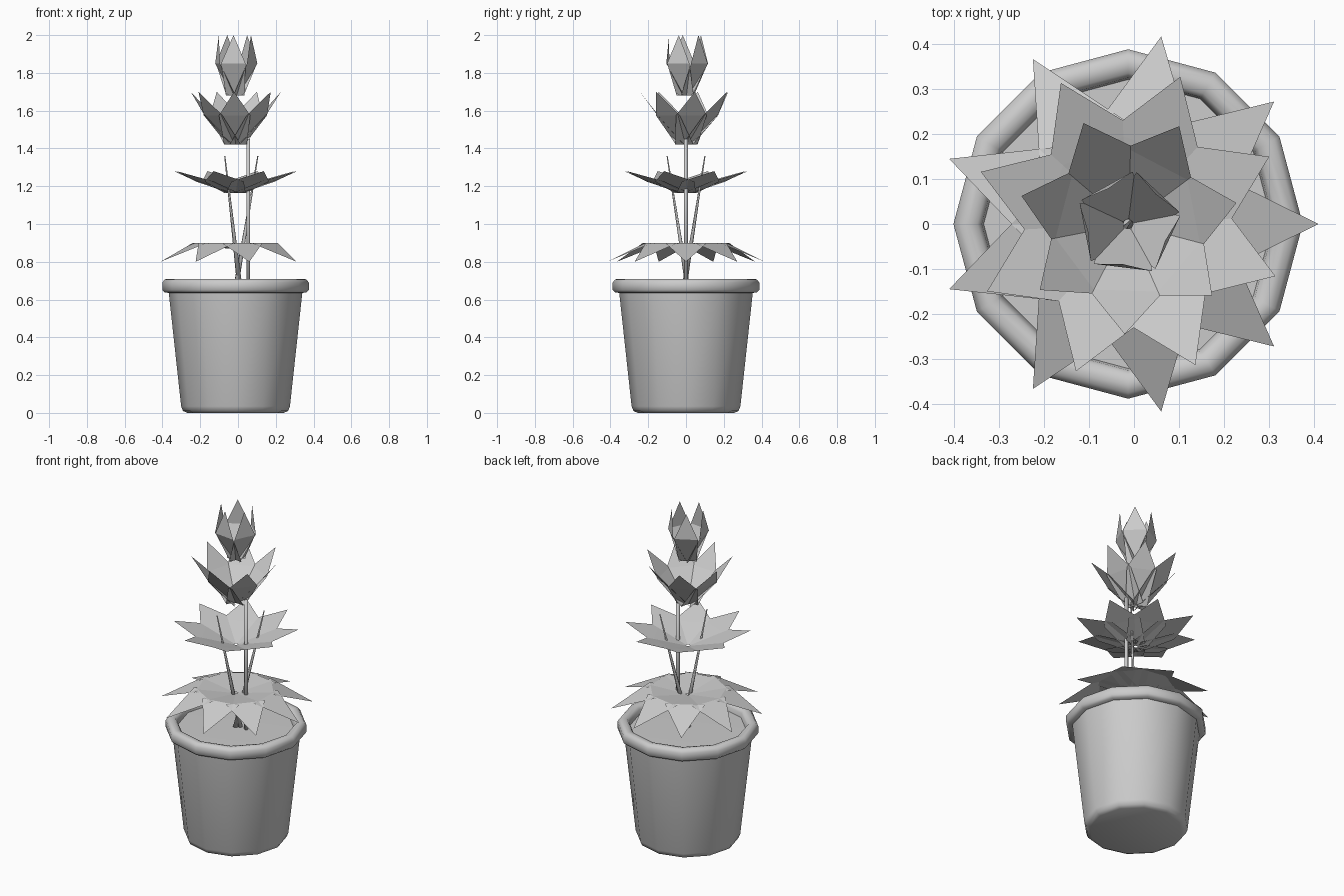
import bpy, bmesh
from math import cos, sin, radians, pi
from mathutils import Vector

if "Cube" in bpy.data.objects:
    bpy.data.objects.remove(bpy.data.objects["Cube"])

CX = -0.013  # plant and pot axis

grey = bpy.data.materials.new("plain_grey")
grey.diffuse_color = (0.6, 0.6, 0.6, 1)
grey.use_nodes = True
grey.node_tree.nodes["Principled BSDF"].inputs["Base Color"].default_value = grey.diffuse_color


def finish(name, bm, smooth):
    me = bpy.data.meshes.new(name)
    bm.to_mesh(me)
    bm.free()
    me.materials.append(grey)
    for p in me.polygons:
        p.use_smooth = smooth
    ob = bpy.data.objects.new(name, me)
    bpy.context.collection.objects.link(ob)
    return ob


def lathe(name, profile, sides=12, smooth=True):
    """Revolve (r, z) points; r = 0 closes the ends."""
    bm = bmesh.new()
    rings = []
    for r, z in profile:
        if r == 0:
            rings.append([bm.verts.new((CX, 0, z))] * sides)
        else:
            rings.append([bm.verts.new((CX + r * cos(2 * pi * i / sides),
                                        r * sin(2 * pi * i / sides), z)) for i in range(sides)])
    for a, b in zip(rings, rings[1:]):
        for i in range(sides):
            j = (i + 1) % sides
            bm.faces.new(list(dict.fromkeys((a[i], a[j], b[j], b[i]))))
    bmesh.ops.recalc_face_normals(bm, faces=bm.faces)
    return finish(name, bm, smooth)


def leaf_tier(name, count, start, base, mid, tip):
    """Ring of pointed leaves; base and mid are (r, z, half width), tip is (r, z)."""
    bm = bmesh.new()
    for k in range(count):
        a = radians(start + 360 * k / count)
        out, side = Vector((cos(a), sin(a), 0)), Vector((-sin(a), cos(a), 0))

        def vert(r, z, w):
            return bm.verts.new(out * r + side * w + Vector((CX, 0, z)))
        b0, b1 = vert(base[0], base[1], -base[2]), vert(base[0], base[1], base[2])
        m0, m1 = vert(mid[0], mid[1], -mid[2]), vert(mid[0], mid[1], mid[2])
        t = vert(tip[0], tip[1], 0)
        bm.faces.new((b0, m0, m1, b1))
        bm.faces.new((m0, t, m1))
    return finish(name, bm, False)


def stem(name, p, q, r0, r1):
    """Thin tapered stem between two points."""
    p, q = Vector(p), Vector(q)
    bm = bmesh.new()
    bmesh.ops.create_cone(bm, cap_ends=True, segments=6, radius1=r0, radius2=r1,
                          depth=(q - p).length)
    rot = (q - p).to_track_quat('Z', 'Y').to_matrix()
    bmesh.ops.rotate(bm, verts=bm.verts, matrix=rot)
    bmesh.ops.translate(bm, verts=bm.verts, vec=(p + q) / 2)
    return finish(name, bm, True)


# Pot body, rolled rim and soil
lathe("pot_body", [(0, 0), (0.255, 0), (0.278, 0.01), (0.288, 0.035), (0.354, 0.64)])
lathe("pot_rim", [(0.345, 0.635), (0.375, 0.637), (0.388, 0.65), (0.388, 0.69),
                  (0.375, 0.707), (0.355, 0.71), (0.335, 0.705), (0.325, 0.69), (0.32, 0.66)])
lathe("soil", [(0.325, 0.665), (0, 0.67)])

# Four tiers of leaves, from drooping at the bottom to a closed bud on top
leaf_tier("bottom_leaves", 9, 0, (0.01, 0.87, 0.05), (0.20, 0.90, 0.11), (0.423, 0.80))
leaf_tier("middle_leaves", 8, 25.5, (0.01, 1.165, 0.06), (0.18, 1.225, 0.11), (0.347, 1.28))
leaf_tier("upper_leaves", 7, 11, (0.01, 1.42, 0.06), (0.148, 1.575, 0.083), (0.245, 1.70))
leaf_tier("top_bud", 5, 47, (0.01, 1.68, 0.05), (0.097, 1.85, 0.065), (0.09, 2.0))

# Stems: one upright, two leaning
stem("upright_stem", (0.055, 0, 0.66), (0.055, 0, 1.45), 0.011, 0.011)
stem("left_stem", (0.01, 0.01, 0.66), (-0.07, -0.10, 1.36), 0.014, 0.003)
stem("right_stem", (-0.012, -0.01, 0.66), (0.105, 0.10, 1.36), 0.014, 0.003)
